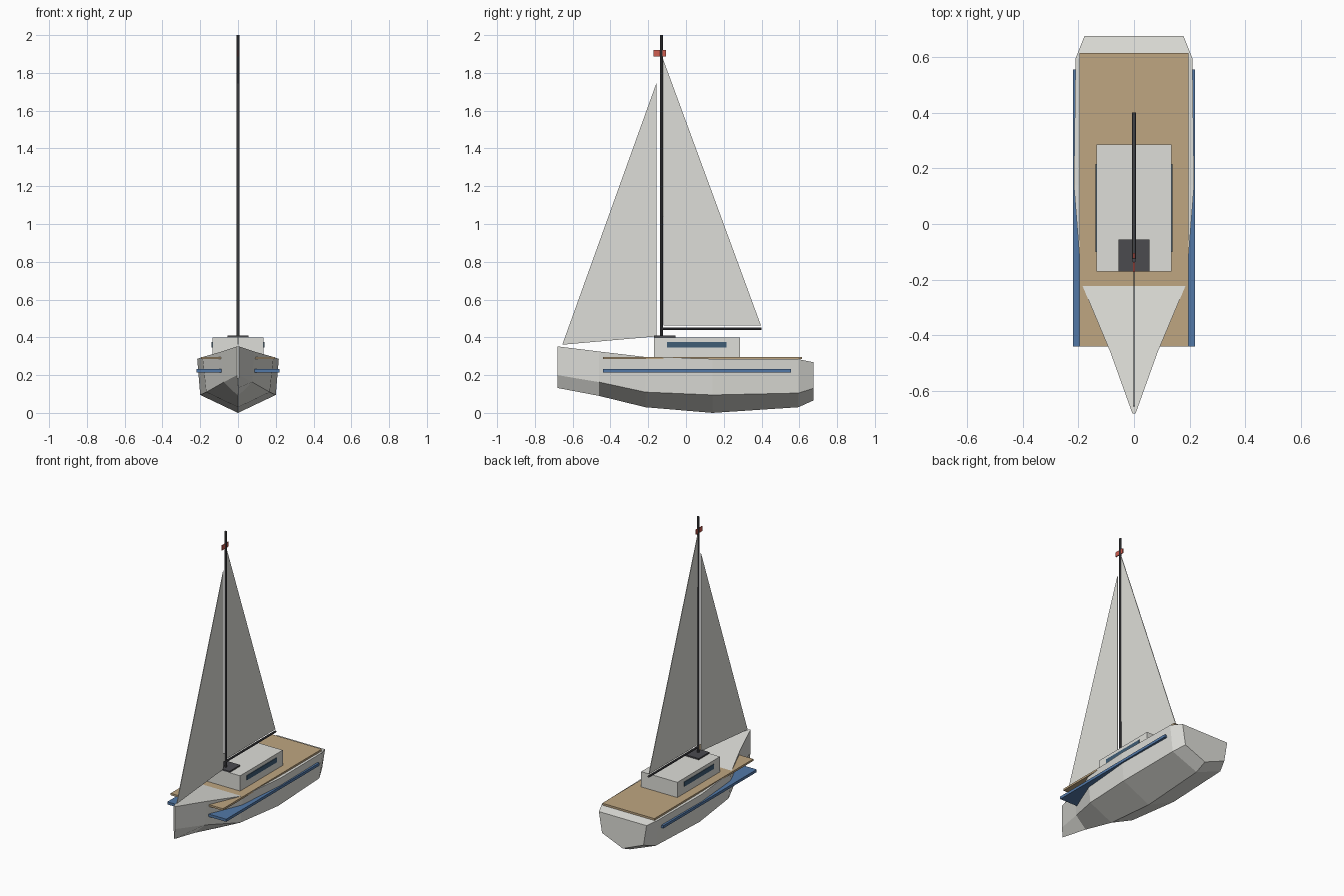
import bpy
import bmesh
from mathutils import Vector

cube = bpy.data.objects.get("Cube")
if cube:
    bpy.data.objects.remove(cube, do_unlink=True)


def material(name, rgb):
    m = bpy.data.materials.new(name)
    m.use_nodes = True
    m.diffuse_color = (*rgb, 1)
    m.node_tree.nodes["Principled BSDF"].inputs["Base Color"].default_value = (*rgb, 1)
    return m


white = material("off white", (0.73, 0.73, 0.69))
teak = material("teak", (0.52, 0.38, 0.22))
blue = material("stripe blue", (0.085, 0.19, 0.39))
glass = material("window blue", (0.05, 0.11, 0.18))
dark = material("dark metal", (0.07, 0.07, 0.078))
red = material("flag red", (0.62, 0.11, 0.08))


def finish(name, bm, mat):
    bmesh.ops.recalc_face_normals(bm, faces=bm.faces)
    mesh = bpy.data.meshes.new(name)
    bm.to_mesh(mesh)
    bm.free()
    mesh.materials.append(mat)
    ob = bpy.data.objects.new(name, mesh)
    bpy.context.collection.objects.link(ob)
    return ob


def box(name, x, y, z, mat):
    """Box from (min, max) pairs on each axis."""
    bm = bmesh.new()
    bmesh.ops.create_cube(bm, size=1)
    for v in bm.verts:
        v.co = Vector([(a + b) / 2 + c * (b - a) for (a, b), c in zip((x, y, z), v.co)])
    return finish(name, bm, mat)


def rod(name, start, end, radius, mat):
    bm = bmesh.new()
    a, b = Vector(start), Vector(end)
    bmesh.ops.create_cone(bm, cap_ends=True, segments=8, radius1=radius,
                          radius2=radius, depth=(b - a).length)
    turn = (b - a).to_track_quat("Z", "Y")
    for v in bm.verts:
        v.co = turn @ v.co + (a + b) / 2
    return finish(name, bm, mat)


def sail(name, corners, mat, half=0.002):
    """Thin triangular plate in the centre plane."""
    bm = bmesh.new()
    sides = [[bm.verts.new((x, y, z)) for y, z in corners] for x in (-half, half)]
    for s in sides:
        bm.faces.new(s)
    for i in range(3):
        j = (i + 1) % 3
        bm.faces.new((sides[0][i], sides[0][j], sides[1][j], sides[1][i]))
    return finish(name, bm, mat)


# Hull: y, sheer half width, sheer z, chine half width, chine z, keel z
stations = [
    (-0.68, 0.006, 0.352, 0.005, 0.2, 0.132),
    (-0.46, 0.085, 0.325, 0.075, 0.163, 0.09),
    (-0.215, 0.188, 0.296, 0.168, 0.11, 0.03),
    (0.14, 0.216, 0.286, 0.2, 0.095, 0.0),
    (0.595, 0.21, 0.284, 0.19, 0.105, 0.03),
    (0.675, 0.178, 0.268, 0.155, 0.13, 0.066),
]
bm = bmesh.new()
rings = []
for y, sw, sz, cw, cz, kz in stations:
    section = [(-sw, sz), (-cw, cz), (0, kz), (cw, cz), (sw, sz)]
    rings.append([bm.verts.new((x, y, z)) for x, z in section])
for a, b in zip(rings, rings[1:]):
    for i in range(5):
        j = (i + 1) % 5
        bm.faces.new((a[i], a[j], b[j], b[i]))
bm.faces.new(rings[0])
bm.faces.new(rings[-1])
finish("hull", bm, white)

# Deck and hull stripe boards
box("deck", (-0.195, 0.195), (-0.44, 0.615), (0.284, 0.297), teak)
box("hull_stripe", (-0.22, 0.22), (-0.44, 0.555), (0.215, 0.233), blue)

# Cabin with side windows
box("cabin", (-0.135, 0.135), (-0.17, 0.285), (0.29, 0.4), white)
for side, s in (("left", 1), ("right", -1)):
    box(side + "_window", sorted((s * 0.132, s * 0.139)), (-0.1, 0.215), (0.345, 0.376), glass)

# Mast, foot plate and boom
box("mast_step", (-0.056, 0.056), (-0.17, -0.056), (0.398, 0.409), dark)
rod("mast", (0, -0.13, 0.4), (0, -0.13, 2.0), 0.008, dark)
rod("boom", (0, -0.13, 0.446), (0, 0.4, 0.446), 0.007, dark)

# Sails and flag
sail("main_sail", [(-0.124, 1.88), (-0.118, 0.462), (0.397, 0.462)], white)
sail("front_sail", [(-0.157, 1.745), (-0.655, 0.361), (-0.157, 0.405)], white)
box("flag", (-0.003, 0.003), (-0.173, -0.105), (1.888, 1.92), red)
